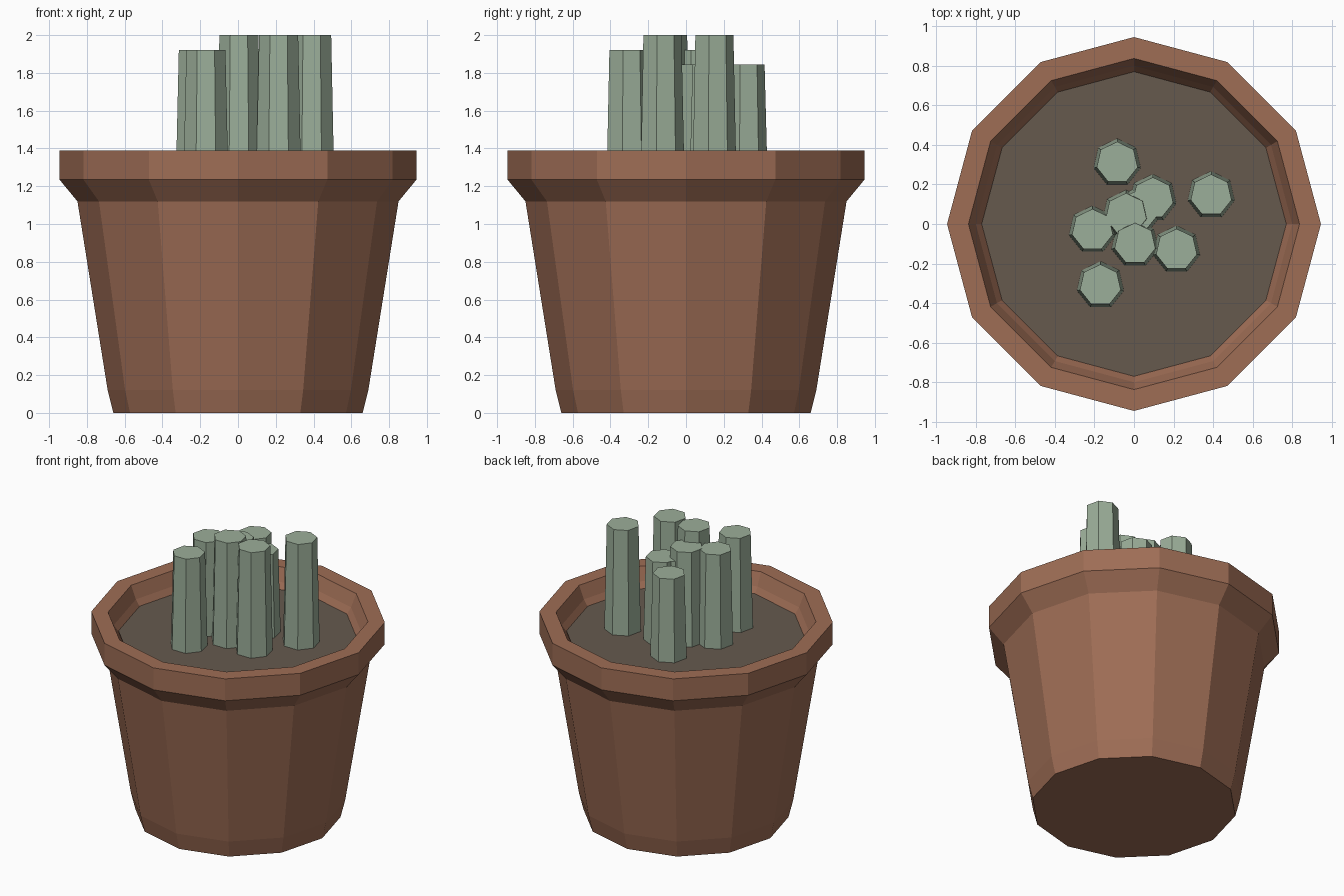
import bpy, bmesh, math

if "Cube" in bpy.data.objects:
    bpy.data.objects.remove(bpy.data.objects["Cube"])


def material(name, rgb):
    m = bpy.data.materials.new(name)
    m.diffuse_color = (*rgb, 1)
    m.use_nodes = True
    m.node_tree.nodes["Principled BSDF"].inputs["Base Color"].default_value = m.diffuse_color
    return m


terracotta = material("terracotta", (0.342, 0.153, 0.091))
soil_brown = material("soil brown", (0.133, 0.101, 0.076))
sage_green = material("sage green", (0.33, 0.425, 0.32))


def lathe(name, profile, sides, mat, centre=(0, 0), turn=0.0, cap_start=True, cap_end=True):
    """Flat-shaded ring stack from (radius, height) points."""
    bm = bmesh.new()
    rings = []
    for r, z in profile:
        ring = []
        for i in range(sides):
            a = turn + 2 * math.pi * i / sides
            ring.append(bm.verts.new((centre[0] + r * math.cos(a),
                                      centre[1] + r * math.sin(a), z)))
        rings.append(ring)
    for a, b in zip(rings, rings[1:]):
        for i in range(sides):
            j = (i + 1) % sides
            bm.faces.new((a[i], a[j], b[j], b[i]))
    if cap_start:
        bm.faces.new(rings[0][::-1])
    if cap_end:
        bm.faces.new(rings[-1])
    me = bpy.data.meshes.new(name)
    bm.to_mesh(me)
    bm.free()
    me.materials.append(mat)
    ob = bpy.data.objects.new(name, me)
    bpy.context.collection.objects.link(ob)
    return ob


# Pot: outer wall, flared rim and inner lip
lathe("pot", [(0.66, 0), (0.69, 0.12), (0.85, 1.12), (0.945, 1.235), (0.945, 1.39),
              (0.837, 1.39), (0.80, 1.30), (0.767, 1.25)],
      12, terracotta, cap_end=False)

# Soil: disc closing the pot
lathe("soil", [(0.74, 1.22), (0.77, 1.26)], 12, soil_brown)

# Stems: tapered seven-sided columns (x, y, top height)
stems = [(-0.085, 0.31, 1.845), (0.095, 0.13, 1.845), (0.39, 0.145, 2.0),
         (-0.04, 0.05, 1.922), (-0.21, -0.03, 1.92), (0.005, -0.10, 2.0),
         (0.215, -0.13, 2.0), (-0.17, -0.31, 1.92), (0.01, 0.06, 1.845)]
for n, (x, y, top) in enumerate(stems, 1):
    lathe(f"stem_{n}", [(0.122, 1.24), (0.106, top)], 7, sage_green,
          centre=(x, y), turn=math.pi / 2)
